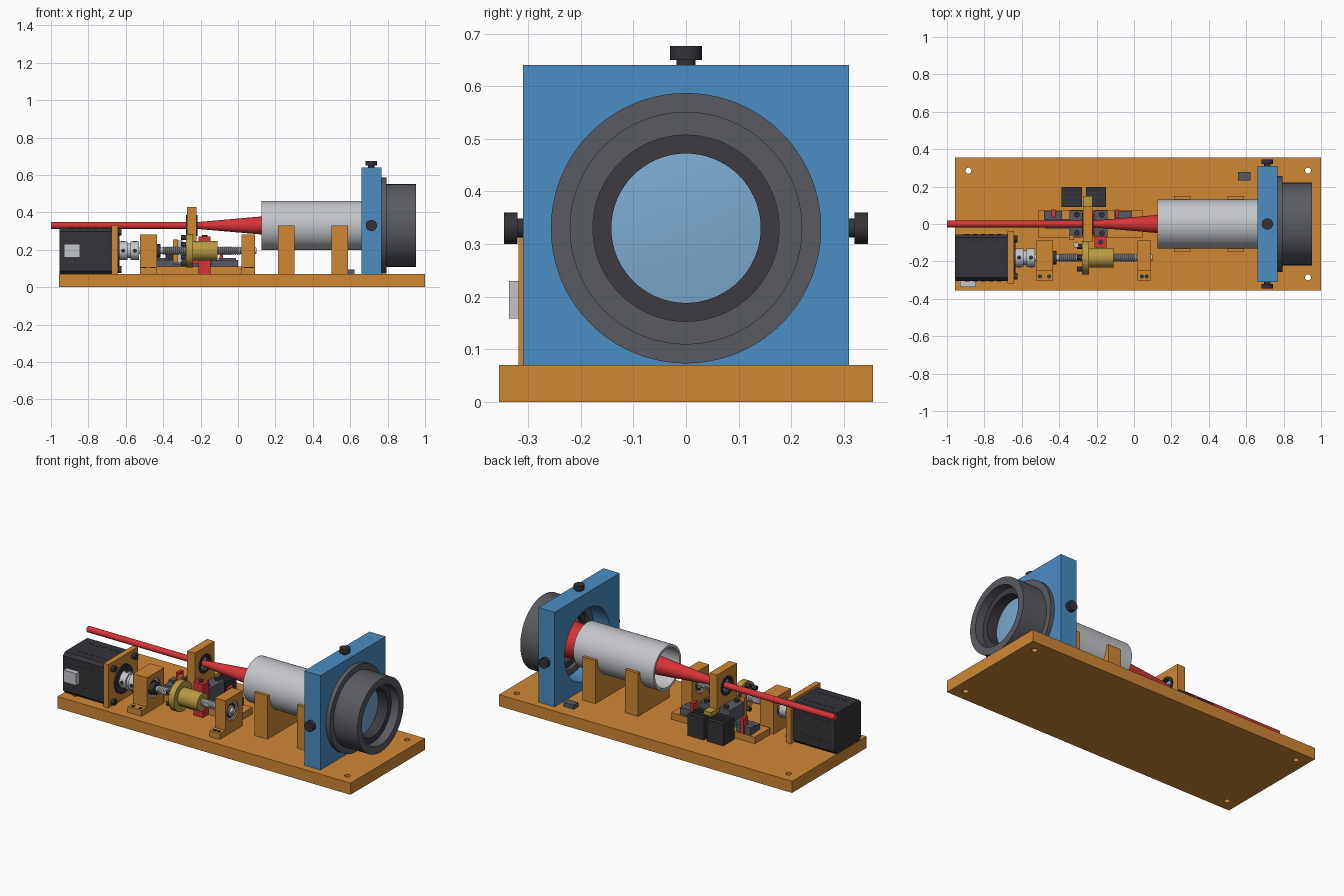
import bpy, bmesh, math
from mathutils import Matrix, Vector

old = bpy.data.objects.get("Cube")
if old:
    bpy.data.objects.remove(old, do_unlink=True)


def material(name, hex_code):
    def linear(i):
        c = int(hex_code[i:i + 2], 16) / 255
        return c / 12.92 if c < 0.04045 else ((c + 0.055) / 1.055) ** 2.4
    m = bpy.data.materials.new(name)
    m.use_nodes = True
    colour = (linear(0), linear(2), linear(4), 1)
    m.diffuse_color = colour
    m.node_tree.nodes["Principled BSDF"].inputs["Base Color"].default_value = colour
    return m


ORANGE = material("orange", "cf8835")
BLUE = material("blue", "4a8dc3")
GREY = material("mid grey", "595b61")
DARK = material("dark grey", "3e3b41")
BLACK = material("near black", "333338")
LIGHT = material("light grey", "c4c6ca")
RED = material("red", "d63437")
BRASS = material("brass", "b99a42")
GLASS = material("lens blue", "7cabd0")


def finish(name, bm, mat, smooth=False):
    bmesh.ops.recalc_face_normals(bm, faces=bm.faces)
    mesh = bpy.data.meshes.new(name)
    bm.to_mesh(mesh)
    bm.free()
    mesh.materials.append(mat)
    ob = bpy.data.objects.new(name, mesh)
    bpy.context.collection.objects.link(ob)
    if smooth:
        bpy.ops.object.select_all(action='DESELECT')
        ob.select_set(True)
        bpy.context.view_layer.objects.active = ob
        bpy.ops.object.shade_smooth_by_angle(angle=math.radians(35))
    return ob


def box(name, mat, x, y, z, bevel=0):
    """Box from its (min, max) on each axis; bevel rounds off the edges along x."""
    bm = bmesh.new()
    bmesh.ops.create_cube(bm, size=1)
    for v in bm.verts:
        v.co = Vector([(a + b) / 2 + c * (b - a) for (a, b), c in zip((x, y, z), v.co)])
    if bevel:
        edges = [e for e in bm.edges if abs(e.verts[0].co.x - e.verts[1].co.x) > 0.001]
        bmesh.ops.bevel(bm, geom=edges, offset=bevel, segments=1, affect='EDGES')
    return finish(name, bm, mat)


def lathe(name, mat, profile, centre, axis="X", closed=False, sides=48):
    """Turn (distance, radius) points about an axis through centre."""
    bm = bmesh.new()
    rings = []
    for t, r in profile:
        rings.append([bm.verts.new((t, r * math.cos(a), r * math.sin(a)))
                      for a in (2 * math.pi * i / sides for i in range(sides))])
    pairs = list(zip(rings, rings[1:]))
    if closed:
        pairs.append((rings[-1], rings[0]))
    else:
        bm.faces.new(rings[0])
        bm.faces.new(rings[-1])
    for a, b in pairs:
        for i in range(sides):
            j = (i + 1) % sides
            bm.faces.new((a[i], a[j], b[j], b[i]))
    turn = {"X": Matrix(), "Y": Matrix.Rotation(math.pi / 2, 4, 'Z'),
            "Z": Matrix.Rotation(-math.pi / 2, 4, 'Y')}[axis]
    bm.transform(Matrix.Translation(centre) @ turn)
    return finish(name, bm, mat, True)


def rod(name, mat, start, end, radius, centre, axis="X", sides=40):
    return lathe(name, mat, [(start, radius), (end, radius)], centre, axis, sides=sides)


def ring(name, mat, start, end, outer, inner, centre):
    return lathe(name, mat, [(start, outer), (end, outer), (end, inner), (start, inner)],
                 centre, closed=True, sides=72)


def drill(ob, *cutter):
    """Cut a round hole, keeping the result as plain mesh."""
    tool = rod("cutter", *cutter)
    mod = ob.modifiers.new("hole", 'BOOLEAN')
    mod.operation, mod.solver, mod.object = 'DIFFERENCE', 'EXACT', tool
    bpy.context.view_layer.update()
    mesh = bpy.data.meshes.new_from_object(ob.evaluated_get(bpy.context.evaluated_depsgraph_get()))
    ob.modifiers.clear()
    ob.data = mesh
    bpy.data.objects.remove(tool, do_unlink=True)


AXIS = (0, 0, 0.33)       # optical axis
DRIVE = (0, -0.18, 0.195)  # lead screw axis
TOP = 0.07                # upper face of the base

# Base plate with corner holes
base = box("base_plate", ORANGE, (-0.957, 1), (-0.355, 0.355), (0, TOP))
for x in (-0.885, 0.93):
    for y in (-0.285, 0.285):
        drill(base, ORANGE, -0.1, 0.2, 0.016, (x, y, 0), "Z", 24)

# Light beam: straight, then spreading towards the lens
lathe("beam", RED, [(-1, 0.018), (-0.22, 0.018), (0.81, 0.108)], AXIS)

# Tube on two saddles
ring("optical_tube", LIGHT, 0.125, 0.66, 0.132, 0.117, AXIS)
for x in (0.215, 0.5):
    saddle = box("tube_saddle", ORANGE, (x, x + 0.087), (-0.15, 0.15), (TOP, 0.33))
    drill(saddle, ORANGE, 0, 1, 0.131, AXIS, "X", 72)
box("sensor_block", GREY, (0.555, 0.622), (0.232, 0.278), (TOP, 0.095))

# Lens mount plate and three adjusting knobs
mount = box("lens_mount", BLUE, (0.66, 0.768), (-0.31, 0.31), (TOP, 0.64))
drill(mount, BLUE, 0.6, 0.8, 0.215, AXIS, "X", 72)
knob = [(0, 0.018), (0.01, 0.018), (0.01, 0.03), (0.036, 0.03)]
lathe("top_knob", BLACK, knob, (0.713, 0, 0.64), "Z")
for s, name in ((1, "left_knob"), (-1, "right_knob")):
    lathe(name, BLACK, [(s * t, r) for t, r in knob], (0.713, s * 0.31, 0.33), "Y")

# Lens barrel with flange, retaining ring and glass
lathe("lens_barrel", GREY, [(0.768, 0.257), (0.793, 0.257), (0.793, 0.221), (0.952, 0.221),
                            (0.952, 0.177), (0.768, 0.177)], AXIS, closed=True, sides=80)
ring("retaining_ring", DARK, 0.79, 0.9, 0.178, 0.142, AXIS)
lathe("lens", GLASS, [(0.8, 0.06), (0.81, 0.143), (0.835, 0.143), (0.843, 0.08)], AXIS)

# Motor with vent slots, connector and mounting plate
box("motor", BLACK, (-0.955, -0.675), (-0.305, -0.055), (TOP, 0.316), 0.018)
for i in range(5):
    x = -0.905 + i * 0.043
    for d in (-0.06, 0.06):
        y, z = DRIVE[1] + d, DRIVE[2] + d
        box("vent_top", DARK, (x, x + 0.025), (y - 0.004, y + 0.004), (0.315, 0.318))
        for side in (-0.306, -0.055):
            box("vent_side", DARK, (x, x + 0.025), (side - 0.001, side + 0.002), (z - 0.004, z + 0.004))
box("motor_connector", LIGHT, (-0.93, -0.845), (-0.336, -0.3), (0.158, 0.23))
box("motor_bracket", ORANGE, (-0.675, -0.642), (-0.318, -0.037), (TOP, 0.332))
rod("motor_boss", BLACK, -0.645, -0.633, 0.085, DRIVE)
for y in (-0.1, 0.1):
    for z in (-0.1, 0.1):
        rod("motor_bolt", BLACK, -0.645, -0.622, 0.018, (0, DRIVE[1] + y, DRIVE[2] + z), sides=20)

# Shaft coupler in two clamped halves
lathe("coupler", LIGHT, [(-0.635, 0.05), (-0.592, 0.05), (-0.592, 0.038), (-0.574, 0.038),
                         (-0.574, 0.05), (-0.528, 0.05)], DRIVE)
for x in (-0.614, -0.551):
    rod("coupler_screw_top", BLACK, 0.045, 0.052, 0.011, (x, DRIVE[1], DRIVE[2]), "Z", 16)
    rod("coupler_screw_front", BLACK, -0.052, -0.045, 0.011, (x, DRIVE[1], DRIVE[2]), "Y", 16)

# Lead screw with ridges
thread = [(-0.54, 0.017), (-0.4, 0.017)]
for i in range(40):
    thread += [(-0.4 + i * 0.0105, 0.023), (-0.395 + i * 0.0105, 0.018)]
thread.append((0.098, 0.016))
lathe("lead_screw", LIGHT, thread, DRIVE, sides=24)

# Bearing blocks with bolted feet
for x0, x1 in ((-0.525, -0.432), (0.02, 0.09)):
    block = box("bearing_block", ORANGE, (x0, x1), (-0.25, -0.087), (TOP, 0.283))
    drill(block, ORANGE, -0.7, 0.3, 0.056, DRIVE)
    ring("bearing_outer", LIGHT, x0 + 0.008, x1 - 0.008, 0.056, 0.043, DRIVE)
    ring("bearing_seal", BLACK, x0 + 0.014, x1 - 0.014, 0.043, 0.03, DRIVE)
    ring("bearing_inner", LIGHT, x0 + 0.008, x1 - 0.008, 0.03, 0.015, DRIVE)
    box("bearing_foot", ORANGE, (x0, x1), (-0.302, -0.25), (TOP, 0.105))
    for x in (x0 + 0.022, x1 - 0.022):
        rod("foot_bolt", BLACK, 0.1, 0.108, 0.011, (x, -0.28, 0), "Z", 16)
rod("lock_nut", BLACK, -0.44, -0.414, 0.036, DRIVE, sides=24)

# Brass drive nut with flange bolts
lathe("drive_nut", BRASS, [(-0.277, 0.089), (-0.24, 0.089), (-0.24, 0.053), (-0.11, 0.053)], DRIVE)
for i in range(6):
    a = math.pi / 6 + i * math.pi / 3
    p = (0, DRIVE[1] + 0.07 * math.cos(a), DRIVE[2] + 0.07 * math.sin(a))
    rod("flange_bolt", BLACK, -0.305, -0.277, 0.013, p, sides=16)

# Slide rail on its raised pad
box("rail_pad", ORANGE, (-0.512, 0.045), (-0.072, 0.075), (TOP, 0.11))
box("slide_rail", GREY, (-0.475, 0), (-0.025, 0.028), (0.11, 0.145))

# Carriage, its bolts and the arm to the nut
box("carriage", RED, (-0.34, -0.15), (-0.065, 0.07), (0.125, 0.2))
for x0 in (-0.345, -0.212):
    box("carriage_cap", GREY, (x0, x0 + 0.07), (-0.067, 0.072), (0.12, 0.225))
    for y in (-0.048, 0.05):
        rod("carriage_bolt", BLACK, 0.225, 0.237, 0.015, (x0 + 0.04, y, 0), "Z", 20)
box("nut_bracket", RED, (-0.21, -0.147), (-0.125, -0.065), (TOP, 0.27))
rod("bracket_bolt", DARK, 0.27, 0.278, 0.014, (-0.178, -0.097, 0), "Z", 20)
box("nut_arm", ORANGE, (-0.347, -0.32), (-0.085, -0.06), (0.13, 0.255))
rod("pivot_pin", LIGHT, 0.13, 0.25, 0.014, (-0.31, -0.112, 0), "Z", 20)

# Upright holding a small lens around the beam
upright = box("lens_upright", ORANGE, (-0.273, -0.222), (-0.095, 0.095), (0.2, 0.428))
drill(upright, ORANGE, -0.4, -0.1, 0.056, AXIS)
ring("lens_cell", BLACK, -0.278, -0.217, 0.057, 0.042, AXIS)
rod("small_lens", GLASS, -0.255, -0.24, 0.043, AXIS)

# End switches beside the rail
for x0, red_x in ((-0.48, -0.44), (-0.105, -0.1)):
    box("switch_body", GREY, (x0, x0 + 0.095), (0.025, 0.07), (0.11, 0.155))
    box("switch_board", RED, (red_x, red_x + 0.02), (0.035, 0.078), (0.11, 0.205))

# Twin actuator boxes behind the carriage, with ribs and brass link
for x0 in (-0.387, -0.257):
    box("actuator_box", BLACK, (x0, x0 + 0.108), (0.09, 0.197), (TOP, 0.2))
    for y in (0.115, 0.14, 0.165):
        box("actuator_rib", DARK, (x0 + 0.008, x0 + 0.1), (y, y + 0.006), (0.199, 0.204))
box("brass_link", BRASS, (-0.272, -0.222), (0.085, 0.15), (0.195, 0.222))
